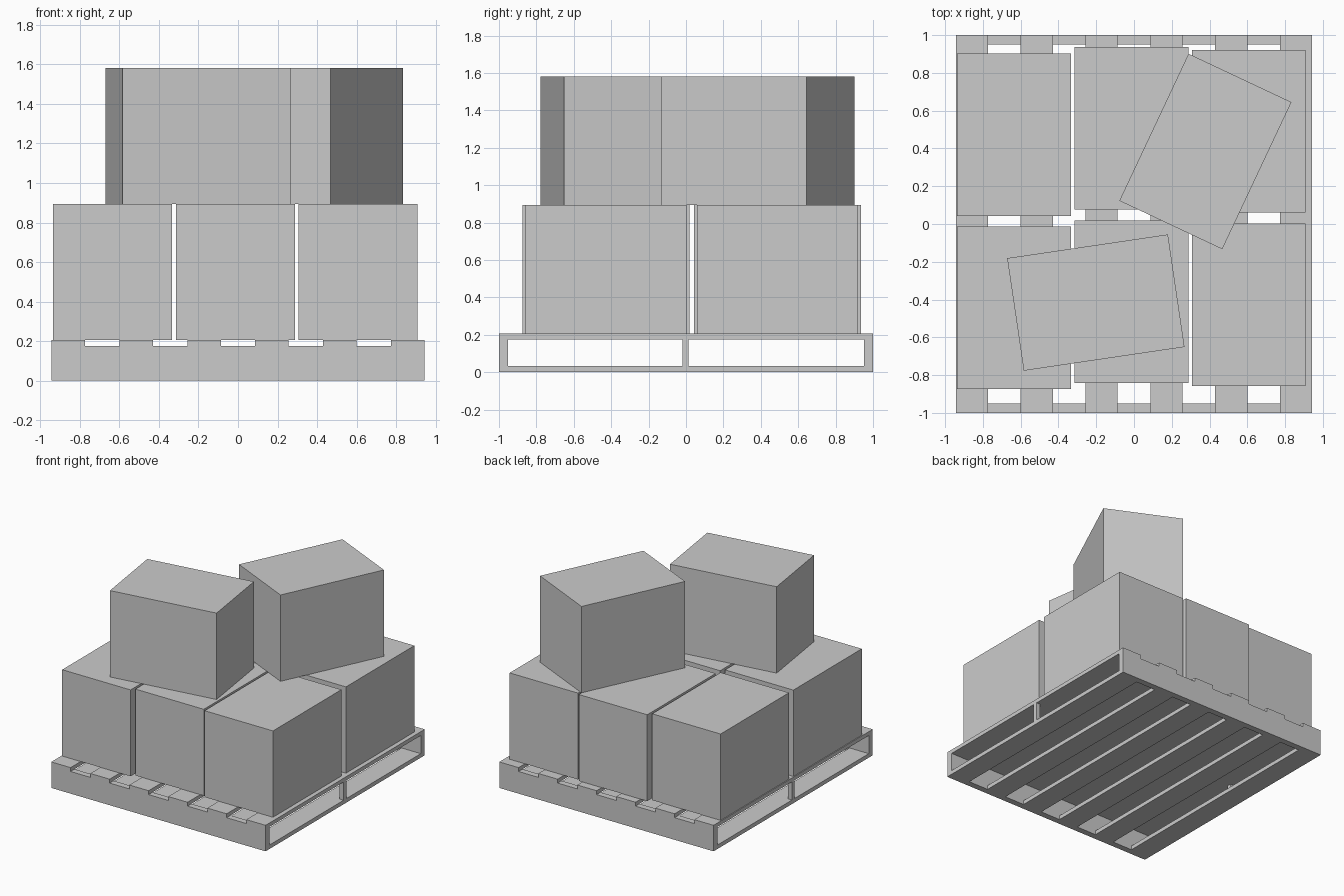
import bpy, bmesh
from math import radians
from mathutils import Matrix

if "Cube" in bpy.data.objects:
    bpy.data.objects.remove(bpy.data.objects["Cube"])


def block(name, lo, hi, turn=0.0):
    """Box between two corners, turned about its own vertical axis."""
    size = [b - a for a, b in zip(lo, hi)]
    bm = bmesh.new()
    bmesh.ops.create_cube(bm, size=1, matrix=Matrix.Diagonal((*size, 1)))
    mesh = bpy.data.meshes.new(name)
    bm.to_mesh(mesh)
    bm.free()
    ob = bpy.data.objects.new(name, mesh)
    ob.location = [(a + b) / 2 for a, b in zip(lo, hi)]
    ob.rotation_euler.z = radians(turn)
    bpy.context.collection.objects.link(ob)
    return ob


X = 0.943                       # half width of pallet
BOTTOM, UNDER, DECK = 0.032, 0.176, 0.207
SLAT_W = 0.17
BW, BL, BH = 0.602, 0.86, 0.687  # carton size

# pallet: side rails along x
block("front_rail", (-X, -1, 0), (X, -0.951, UNDER))
block("back_rail", (-X, 0.951, 0), (X, 1, UNDER))

# pallet: top and bottom slats along y
pitch = (2 * X - SLAT_W) / 5
for i in range(6):
    x = -X + i * pitch
    block(f"top_slat_{i + 1}", (x, -1, UNDER), (x + SLAT_W, 1, DECK))
    block(f"bottom_slat_{i + 1}", (x, -0.951, 0), (x + SLAT_W, 0.951, BOTTOM))

# pallet: middle posts at both open ends
block("left_post", (-X, -0.019, BOTTOM), (-X + 0.035, 0.014, UNDER))
block("right_post", (X - 0.035, -0.019, BOTTOM), (X, 0.014, UNDER))


def carton(name, x, y, z, turn=0.0):
    block(name, (x - BW / 2, y - BL / 2, z), (x + BW / 2, y + BL / 2, z + BH), turn)


# lower layer: three columns of two cartons
for col, (x, y_front, y_back) in enumerate([(-0.635, -0.443, 0.472),
                                            (-0.013, -0.411, 0.506),
                                            (0.607, -0.427, 0.49)]):
    carton(f"front_carton_{col + 1}", x, y_front, DECK)
    carton(f"back_carton_{col + 1}", x, y_back, DECK)

# upper layer: two turned cartons
carton("upper_carton_front", -0.202, -0.416, DECK + BH, 98.4)
carton("upper_carton_back", 0.378, 0.384, DECK + BH, -25.2)
